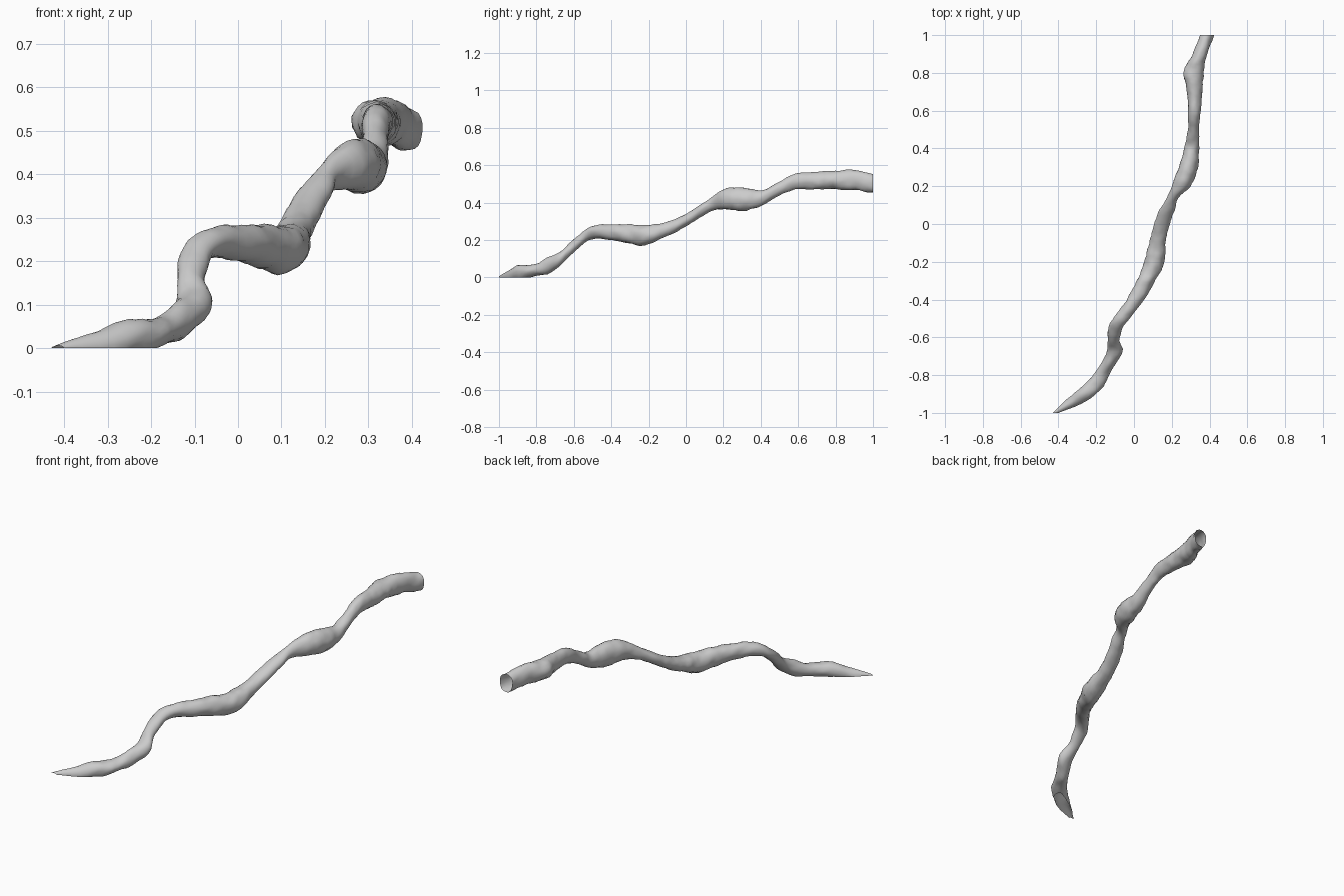
import bpy, bmesh, math
from mathutils import Vector, noise

if "Cube" in bpy.data.objects:
    bpy.data.objects.remove(bpy.data.objects["Cube"])

# Cross-section extents along the root: y, x left, x right, z bottom, z top
SECTIONS = [
    (-1.00, -.430, -.400, -.006, .006), (-.95, -.380, -.275, -.030, .036),
    (-.90, -.320, -.200, -.018, .066), (-.85, -.265, -.155, -.006, .066),
    (-.80, -.215, -.130, .008, .073), (-.74, -.175, -.098, .020, .105),
    (-.67, -.142, -.058, .065, .140), (-.62, -.140, -.078, .115, .188),
    (-.55, -.135, -.060, .178, .245), (-.50, -.110, -.025, .205, .275),
    (-.40, -.038, .055, .200, .284), (-.30, .015, .112, .180, .284),
    (-.22, .048, .155, .172, .280), (-.10, .080, .168, .220, .297),
    (.00, .108, .190, .272, .340), (.08, .138, .216, .322, .390),
    (.14, .175, .235, .355, .430), (.20, .200, .300, .365, .470),
    (.30, .236, .336, .355, .480), (.40, .266, .345, .382, .465),
    (.50, .285, .345, .440, .510), (.58, .287, .350, .468, .555),
    (.70, .282, .362, .470, .565), (.80, .262, .370, .472, .570),
    (.90, .310, .388, .467, .573), (1.0, .348, .425, .452, .555),
]
RINGS, SIDES = 130, 24


def sample(y):
    """Catmull-Rom style interpolation of the extents at y."""
    i = max(k for k in range(len(SECTIONS) - 1) if SECTIONS[k][0] <= y + 1e-9)
    p = [SECTIONS[min(max(i + d, 0), len(SECTIONS) - 1)] for d in (-1, 0, 1, 2)]
    h = p[2][0] - p[1][0]
    t = (y - p[1][0]) / h
    out = []
    for c in range(1, 5):
        m0 = h * (p[2][c] - p[0][c]) / (p[2][0] - p[0][0])
        m1 = h * (p[3][c] - p[1][c]) / (p[3][0] - p[1][0])
        out.append((2*t**3 - 3*t*t + 1) * p[1][c] + (t**3 - 2*t*t + t) * m0
                   + (3*t*t - 2*t**3) * p[2][c] + (t**3 - t*t) * m1)
    return out


def center(y):
    l, r, b, t = sample(min(max(y, -1), 1))
    return (l + r) / 2, (b + t) / 2


# Root tube: slices along y, sheared to follow the path direction
bm = bmesh.new()
rings = []
for i in range(RINGS + 1):
    y = -1 + 2 * i / RINGS
    l, r, b, t = sample(y)
    cx, cz = (l + r) / 2, (b + t) / 2
    (x0, z0), (x1, z1) = center(y - .03), center(y + .03)
    sx, sz = (x1 - x0) / .06, (z1 - z0) / .06
    phi = math.asin(sx * sz / math.sqrt((1 + sx * sx) * (1 + sz * sz)))
    ring = []
    for k in range(SIDES):
        a = 2 * math.pi * k / SIDES
        p = Vector((cx + (r - l) / 2 * math.cos(a), y,
                    cz + (t - b) / 2 * math.sin(a + phi)))
        # bark bumps push in and out from the centre line
        bump = .11 * noise.noise(p * 22) + .06 * noise.noise(p * 55)
        p.x += (p.x - cx) * bump
        p.z += (p.z - cz) * bump
        ring.append(bm.verts.new(p))
    rings.append(ring)
for a, b in zip(rings, rings[1:]):
    for k in range(SIDES):
        n = (k + 1) % SIDES
        bm.faces.new((a[k], b[k], b[n], a[n]))

# Cut flat where the thin end lies on the ground
bmesh.ops.bisect_plane(bm, geom=bm.verts[:] + bm.edges[:] + bm.faces[:],
                       plane_co=(0, 0, 0), plane_no=(0, 0, 1), clear_inner=True)
bmesh.ops.recalc_face_normals(bm, faces=bm.faces[:])
mesh = bpy.data.meshes.new("root_branch")
bm.to_mesh(mesh)
bm.free()
root = bpy.data.objects.new("root_branch", mesh)
bpy.context.collection.objects.link(root)
bpy.context.view_layer.objects.active = root
root.select_set(True)
bpy.ops.object.shade_smooth_by_angle(angle=math.radians(35))
